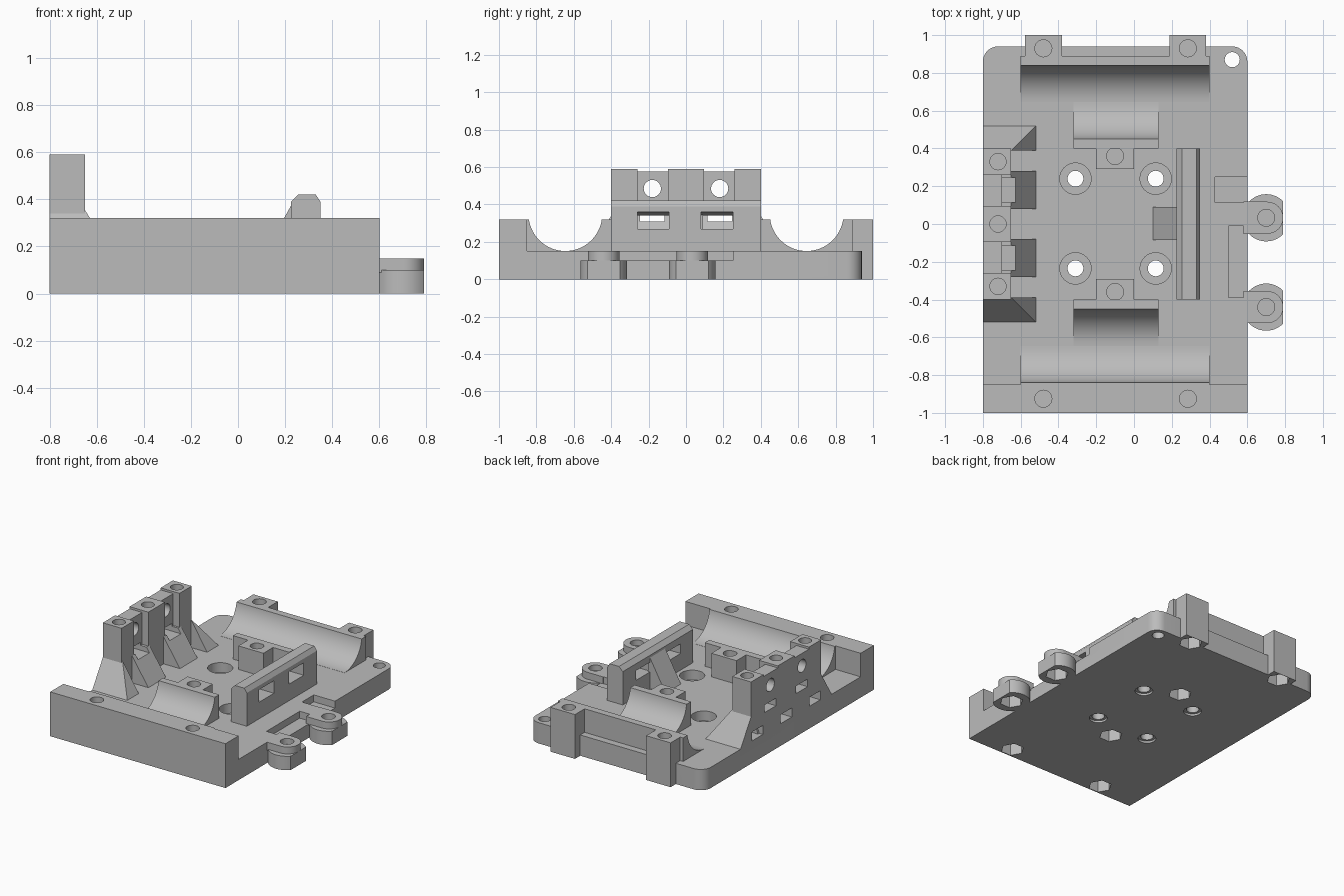
import bpy, bmesh, math
from mathutils import Vector

old = bpy.data.objects.get("Cube")
if old:
    bpy.data.objects.remove(old, do_unlink=True)

grey = bpy.data.materials.new("plain grey")
grey.use_nodes = True
grey.diffuse_color = (0.5, 0.5, 0.5, 1)
grey.node_tree.nodes["Principled BSDF"].inputs["Base Color"].default_value = (0.5, 0.5, 0.5, 1)

parts = []


def finish(name, bm, part=True):
    bmesh.ops.recalc_face_normals(bm, faces=bm.faces)
    mesh = bpy.data.meshes.new(name)
    bm.to_mesh(mesh)
    bm.free()
    mesh.materials.append(grey)
    obj = bpy.data.objects.new(name, mesh)
    bpy.context.collection.objects.link(obj)
    if part:
        parts.append(obj)
    return obj


def prism(name, points, axis, low, high, part=True):
    """Extrude a 2D profile along an axis from low to high."""
    place = {"x": lambda u, v: (low, u, v),
             "y": lambda u, v: (u, low, v),
             "z": lambda u, v: (u, v, low)}[axis]
    shift = Vector([high - low if axis == a else 0 for a in "xyz"])
    bm = bmesh.new()
    face = bm.faces.new([bm.verts.new(place(u, v)) for u, v in points])
    ext = bmesh.ops.extrude_face_region(bm, geom=[face])["geom"]
    bmesh.ops.translate(bm, vec=shift, verts=[g for g in ext if isinstance(g, bmesh.types.BMVert)])
    return finish(name, bm, part)


def box(name, x0, x1, y0, y1, z0, z1, part=True):
    return prism(name, [(x0, y0), (x1, y0), (x1, y1), (x0, y1)], "z", z0, z1, part)


def arc(cx, cy, r, start, end, n):
    angles = [math.radians(start + (end - start) * i / n) for i in range(n + 1)]
    return [(cx + r * math.cos(a), cy + r * math.sin(a)) for a in angles]


def rod(cu, cv, r, axis, low, high, n=32):
    return prism("cutter", arc(cu, cv, r, 0, 360, n)[:-1], axis, low, high, False)


def cut(cutter, *targets):
    for obj in targets:
        mod = obj.modifiers.new("cut", "BOOLEAN")
        mod.operation = "DIFFERENCE"
        mod.solver = "EXACT"
        mod.object = cutter
        bpy.context.view_layer.objects.active = obj
        bpy.ops.object.modifier_apply(modifier=mod.name)
    bpy.data.objects.remove(cutter, do_unlink=True)


def nut_hole(x, y, top, *targets):
    """Bolt hole from above and a six-sided nut pocket from below."""
    cut(rod(x, y, 0.045, "z", 0.11, top + 0.02), *targets)
    cut(rod(x, y, 0.078, "z", -0.02, 0.10, 6), *targets)


# Base plate with rounded back corners
outline = [(-0.8, -1), (0.6, -1)] + arc(0.52, 0.86, 0.08, 0, 90, 8) + arc(-0.72, 0.86, 0.08, 90, 180, 8)
plate = prism("base_plate", outline, "z", 0, 0.15)
cut(rod(0.52, 0.87, 0.04, "z", -0.1, 0.3), plate)
for x in (-0.31, 0.115):
    for y in (-0.235, 0.24):
        cut(rod(x, y, 0.042, "z", -0.1, 0.3), plate)
        cut(rod(x, y, 0.083, "z", 0.08, 0.3), plate)
        cut(rod(x, y, 0.06, "z", -0.02, 0.015), plate)

# Shallow recesses beside the ears
cut(box("cutter", 0.43, 0.7, 0.115, 0.25, 0.10, 0.3, False), plate)
cut(box("cutter", 0.50, 0.7, -0.39, -0.01, 0.10, 0.3, False), plate)

# Outer walls of the two rod cradles
front_wall = box("front_wall", -0.8, 0.6, -1, -0.85, 0.0, 0.32)
front_cradle = box("front_cradle", -0.6, 0.4, -0.87, -0.645, 0.1, 0.32)
back_cradle = box("back_cradle", -0.6, 0.4, 0.645, 0.89, 0.1, 0.32)
bosses = [box("back_boss", x, x + 0.195, 0.88, 1.0, 0, 0.32) for x in (-0.577, 0.187)]

# Inner cradle halves, each with a bolt block
inner = []
for side, name in ((-1, "front"), (1, "back")):
    y0, y1 = sorted((side * 0.40, side * 0.645))
    b0, b1 = sorted((side * 0.29, side * 0.42))
    inner.append((box(name + "_inner_cradle", -0.32, 0.13, y0, y1, 0.1, 0.32),
                  box(name + "_bolt_block", -0.2, 0.0, b0, b1, 0.1, 0.32)))

# Round rod channels
for side, outer, (near, block) in ((-1, front_cradle, inner[0]), (1, back_cradle, inner[1])):
    cut(rod(side * 0.645, 0.348, 0.197, "x", -0.7, 0.5, 64), outer, near, front_wall)
    nut_hole(-0.1, side * 0.36, 0.32, plate, block)

for x, boss in zip((-0.48, 0.285), bosses):
    nut_hole(x, -0.925, 0.32, plate, front_wall)
    nut_hole(x, 0.93, 0.32, plate, boss, back_cradle)

# Side ears: wide round foot with a narrower raised top
for y in (0.033, -0.44):
    foot = prism("ear_foot", arc(0.70, y, 0.125, 44, 316, 36), "z", 0, 0.10)
    top = prism("ear_top", [(0.58, y - 0.085)] + arc(0.705, y, 0.085, -90, 90, 20) + [(0.58, y + 0.085)],
                "z", 0.09, 0.15)
    nut_hole(0.70, y, 0.15, foot, top)

# Belt wall with two windows and a sloping brace
belt = prism("belt_wall", [(0.225, 0.1), (0.35, 0.1), (0.35, 0.39), (0.33, 0.42), (0.255, 0.42), (0.225, 0.39)],
             "y", -0.4, 0.4)
for y in (-0.175, 0.165):
    profile = [(0.1, 0.27), (0.5, 0.27), (0.5, 0.37), (0.35, 0.36), (0.225, 0.34), (0.1, 0.32)]
    cut(prism("cutter", profile, "y", y - 0.085, y + 0.085, False), belt)
prism("belt_wall_brace", [(0.10, 0.15), (0.10, 0.12), (0.24, 0.12), (0.24, 0.40)], "y", -0.085, 0.09)

# Mounting wall on the right side: three posts, joined by a thinner panel
panel = box("post_panel", -0.8, -0.70, -0.4, 0.4, 0.1, 0.575)
for side in (-1, 1):
    y = side * 0.18
    gusset = prism("gusset", [(-0.79, 0.1), (-0.52, 0.1), (-0.52, 0.15), (-0.65, 0.345), (-0.71, 0.345)],
                   "y", y - 0.1, y + 0.1)
    cut(box("cutter", -0.9, -0.6, y - 0.065, y + 0.065, 0.31, 0.365, False), panel, gusset)
    cut(rod(y, 0.485, 0.046, "x", -0.9, -0.6), panel)

    # Hipped wedge at each end of the wall
    bm = bmesh.new()
    inner_y, outer_y = side * 0.39, side * 0.52
    for p in [(-0.8, inner_y, 0.1), (-0.52, inner_y, 0.1), (-0.52, outer_y, 0.1), (-0.8, outer_y, 0.1),
              (-0.8, outer_y, 0.15), (-0.52, outer_y, 0.15), (-0.52, inner_y, 0.15),
              (-0.8, inner_y, 0.355), (-0.65, inner_y, 0.355)]:
        bm.verts.new(p)
    bmesh.ops.convex_hull(bm, input=bm.verts)
    finish("end_wedge", bm)

for y, half in ((-0.33, 0.07), (0, 0.095), (0.33, 0.07)):
    post = box("post", -0.8, -0.65, y - half, y + half, 0.1, 0.59)
    cut(rod(y, 0, 0.001, "x", -2, -1.9), post)
    cut(rod(-0.72, y, 0.043, "z", 0.25, 0.7), post, panel)
    cut(box("cutter", -0.9, -0.66, y - 0.065, y + 0.065, 0.16, 0.225, False), post, panel)

# Smooth the curved surfaces, keep the edges sharp
for obj in bpy.context.scene.objects:
    obj.select_set(obj in parts)
bpy.context.view_layer.objects.active = plate
bpy.ops.object.shade_smooth_by_angle(angle=math.radians(25))
